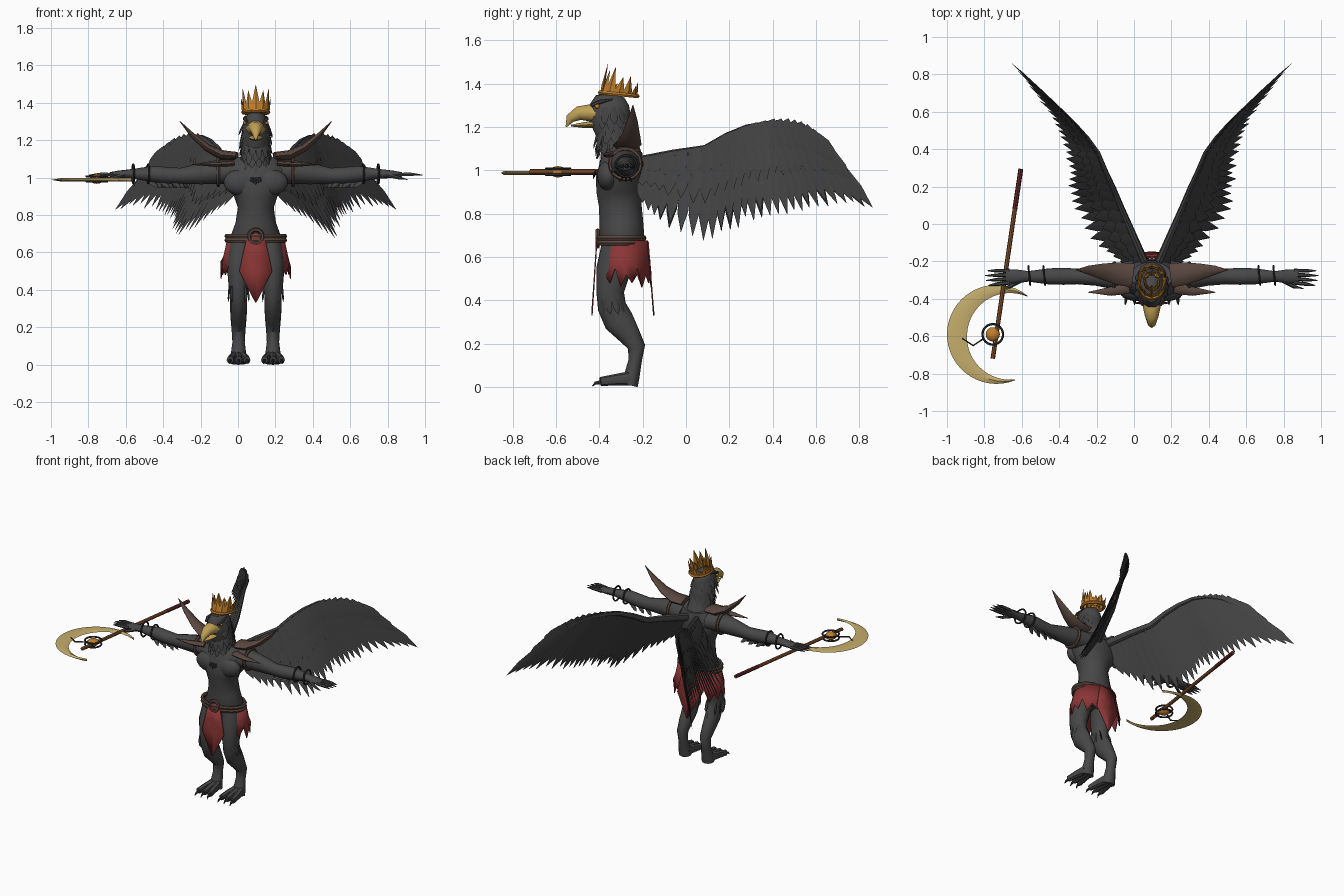
import bpy, bmesh, math, random
from mathutils import Vector

random.seed(4)
if "Cube" in bpy.data.objects:
    bpy.data.objects.remove(bpy.data.objects["Cube"], do_unlink=True)
AXIS = 0.095  # the body stands slightly off centre
X, Y, Z = Vector((1, 0, 0)), Vector((0, 1, 0)), Vector((0, 0, 1))


def material(name, *rgb):
    m = bpy.data.materials.new(name)
    m.use_nodes = True
    m.diffuse_color = (*rgb, 1)
    m.node_tree.nodes["Principled BSDF"].inputs["Base Color"].default_value = (*rgb, 1)
    return m


grey = material("charcoal skin", .063, .063, .065)
plume = material("dark plumage", .053, .053, .054)
metal = material("dark iron", .03, .032, .035)
red = material("red cloth", .26, .036, .036)
gold = material("pale gold", .56, .42, .15)
beak = material("beak yellow", .52, .35, .09)
orange = material("crown orange", .52, .21, .025)
brown = material("brown leather", .1, .062, .049)
wood = material("staff wood", .26, .094, .029)
maroon = material("staff maroon", .14, .025, .024)


def finish(ob, name, mat, angle=40):
    ob.name = ob.data.name = name
    ob.data.materials.append(mat)
    ob.data.shade_smooth()
    ob.data.set_sharp_from_angle(angle=math.radians(angle))
    return ob


def from_bmesh(bm, name, mat, angle=40):
    bmesh.ops.recalc_face_normals(bm, faces=bm.faces)
    me = bpy.data.meshes.new(name)
    bm.to_mesh(me)
    bm.free()
    ob = bpy.data.objects.new(name, me)
    bpy.context.collection.objects.link(ob)
    return finish(ob, name, mat, angle)


def sweep(bm, rings, n=12, side=X, s=1, cx=AXIS):
    """Skin ellipses (x, y, z, half width along side, half depth)."""
    pts = [Vector((cx + s * r[0], r[1], r[2])) for r in rings]
    loops = []
    for i, r in enumerate(rings):
        t = (pts[min(i + 1, len(pts) - 1)] - pts[max(i - 1, 0)]).normalized()
        u = (side - t * side.dot(t)).normalized()
        v = t.cross(u)
        turns = [math.tau * k / n for k in range(n)]
        loops.append([bm.verts.new(pts[i] + u * r[3] * math.cos(a) + v * r[4] * math.sin(a)) for a in turns])
    for a, b in zip(loops, loops[1:]):
        for k in range(n):
            bm.faces.new((a[k], a[(k + 1) % n], b[(k + 1) % n], b[k]))
    bm.faces.new(loops[0])
    bm.faces.new(loops[-1])


def loft(name, mat, rings, n=12, side=X, s=1, cx=AXIS):
    bm = bmesh.new()
    sweep(bm, rings, n, side, s, cx)
    return from_bmesh(bm, name, mat)


BLADE = ((0, .7), (.4, 1), (.75, .85), (1, .04))
SPIKE = ((0, .8), (.25, 1), (1, .03))


def feather(bm, root, tip, width, side, s=1, thick=.005, shape=BLADE):
    root, tip = Vector(root), Vector(tip)
    sweep(bm, [(*root.lerp(tip, f), width * w, thick * w) for f, w in shape], 4, side, s)


def ball(name, mat, loc, scale):
    bpy.ops.mesh.primitive_uv_sphere_add(segments=16, ring_count=10, location=loc)
    ob = bpy.context.object
    ob.scale = scale
    return finish(ob, name, mat)


def hoop(name, mat, loc, major, minor, rot=(0, 0, 0), scale=(1, 1, 1)):
    bpy.ops.mesh.primitive_torus_add(location=loc, rotation=rot, major_radius=major,
                                     minor_radius=minor, major_segments=24, minor_segments=6)
    ob = bpy.context.object
    ob.scale = scale
    return finish(ob, name, mat)


def along(pts, t):
    f = t * (len(pts) - 1)
    i = min(int(f), len(pts) - 2)
    return Vector(pts[i]).lerp(Vector(pts[i + 1]), f - i)


# Torso, neck and head
loft("torso", grey, [(0, -.29, .58, .11, .08), (0, -.295, .68, .137, .105), (0, -.298, .76, .108, .102),
                     (0, -.304, .84, .096, .1), (0, -.305, .9, .116, .11), (0, -.305, .96, .165, .113),
                     (0, -.292, 1.04, .18, .102), (0, -.28, 1.1, .11, .08)], 18)
loft("head", grey, [(0, -.28, 1.03, .1, .09), (0, -.3, 1.1, .078, .085), (0, -.33, 1.17, .069, .085),
                    (0, -.35, 1.24, .073, .098), (0, -.355, 1.3, .066, .094), (0, -.35, 1.34, .045, .068),
                    (0, -.35, 1.357, .01, .02)], 14)
loft("upper_beak", beak, [(0, -.41, 1.26, .052, .044), (0, -.45, 1.265, .046, .04), (0, -.495, 1.263, .036, .034),
                          (0, -.535, 1.238, .022, .022), (0, -.553, 1.2, .003, .003)], 10)
loft("lower_beak", beak, [(0, -.41, 1.214, .042, .018), (0, -.48, 1.208, .028, .012),
                          (0, -.53, 1.206, .006, .004)], 8)

# Neck feathers in hanging rows, and a small tuft on the chest
bm = bmesh.new()
for row in range(7):
    z = 1.08 + row * .035
    cy = -.3 - row * .009
    for k in range(14):
        a = math.tau * (k + row % 2 / 2) / 14
        out = Vector((math.sin(a), -math.cos(a), 0))
        if row > 3 and out.y < -.5:
            continue
        root = Vector((out.x * .066, cy + out.y * .08, z))
        tip = root + out * random.uniform(.018, .03) - Z * random.uniform(.06, .09)
        feather(bm, root, tip, .018, Z.cross(out))
from_bmesh(bm, "neck_feathers", plume)
bm = bmesh.new()
for k in range(-2, 3):
    feather(bm, (k * .01, -.415, 1.0), (k * .014, -.428, .96 + abs(k) * .008), .009, X)
from_bmesh(bm, "chest_tuft", metal)

# Crown: a band, tall leaning spikes and a shorter inner row
hoop("crown_band", orange, (AXIS, -.31, 1.35), .068, .01, (-.1, 0, 0), (1, 1.25, 1))
bm = bmesh.new()
for count, spread, drop in ((12, 1, 0), (8, .55, .045)):
    for k in range(count):
        a = math.tau * k / count
        out = Vector((math.sin(a), -math.cos(a), 0)) * spread
        root = Vector((out.x * .064, -.312 + out.y * .078, 1.345 - out.y * .008))
        height = .108 - out.y * .035 - k % 2 * .025 - drop
        lean = Vector((0, .022 - out.y * .025, height))
        feather(bm, root, root + out * .016 + lean, .023, Z.cross(out), 1, .008, SPIKE)
from_bmesh(bm, "crown_spikes", orange, 20)

# Matching stations along the wing's upper and lower outline
leading = [(.04, -.2, 1.04), (.1, -.06, 1.07), (.165, .09, 1.095), (.205, .19, 1.155), (.245, .28, 1.195),
           (.285, .38, 1.215), (.34, .46, 1.213), (.4, .53, 1.19), (.47, .6, 1.135)]
trailing = [(.17, -.2, .85), (.3, -.11, .755), (.42, .07, .675), (.445, .21, .73), (.45, .33, .785),
            (.48, .46, .81), (.54, .58, .825), (.64, .72, .86), (.75, .86, .83)]

for s, tag in ((1, "left"), (-1, "right")):
    px = lambda dx: AXIS + s * dx
    ball(tag + "_pectoral", grey, (px(.08), -.36, .975), (.092, .052, .07))
    ball(tag + "_eye", orange, (px(.057), -.41, 1.295), (.011, .011, .011))
    loft(tag + "_brow", plume, [(.048, -.435, 1.3, .008, .008), (.06, -.4, 1.315, .01, .01),
                                (.055, -.34, 1.328, .004, .004)], 6, Z, s)

    # Arm, hand and claws
    loft(tag + "_arm", grey, [(.1, -.28, 1.03, .085, .062), (.2, -.28, 1.03, .07, .064),
                              (.3, -.28, 1.02, .05, .056), (.4, -.28, 1.01, .042, .042),
                              (.47, -.28, 1.012, .045, .044), (.55, -.28, 1.02, .043, .043),
                              (.66, -.28, 1.02, .028, .026), (.73, -.28, 1.018, .038, .02),
                              (.78, -.28, 1.015, .036, .014)], 12, Y, s)
    for k in range(4):
        y = -.25 - k * .021
        end = .895 - abs(k - 1.3) * .012
        loft(tag + "_finger", grey, [(.76, y, 1.016, .011, .011), (.83, y - k * .003, 1.018, .01, .01),
                                     (end, y - k * .005, 1.014, .002, .002)], 6, Y, s)
    loft(tag + "_thumb", grey, [(.7, -.3, 1.015, .014, .012), (.76, -.335, 1.0, .01, .01),
                                (.81, -.345, .99, .002, .002)], 6, Y, s)
    for dx in (.575, .655):
        hoop(tag + "_bracelet", metal, (px(dx), -.275, 1.02), .05, .006, (0, math.pi / 2, .1))
    bm = bmesh.new()
    for k in range(9):
        dx = .42 + k * .02
        feather(bm, (dx, -.27, .99), (dx - .06, -.25 - k % 3 * .03, .945), .014, X, s)
    from_bmesh(bm, tag + "_forearm_tufts", plume)

    # Shoulder armour
    hoop(tag + "_shoulder_band", brown, (px(.2), -.28, 1.03), .07, .011, (0, math.pi / 2, 0))
    loft(tag + "_shoulder_horn", brown, [(.1, -.275, 1.115, .065, .022), (.18, -.265, 1.12, .06, .027),
                                         (.26, -.255, 1.16, .044, .02), (.34, -.247, 1.228, .024, .013),
                                         (.405, -.245, 1.3, .002, .002)], 8, Y, s)
    loft(tag + "_small_horn", brown, [(.12, -.34, 1.075, .033, .014), (.22, -.36, 1.07, .024, .012),
                                      (.34, -.365, 1.07, .002, .002)], 8, Y, s)

    # Wing: bony leading edge with three layers of feathers
    loft(tag + "_wing_edge", plume, [(*p, .028 - i * .003, .022 - i * .0025) for i, p in enumerate(leading)], 8, Z, s)
    bm = bmesh.new()
    for count, reach, width, lift in ((28, 1, .032, 0), (24, .62, .036, .008), (20, .34, .04, .014)):
        for k in range(count):
            t = k / (count - 1)
            root, end = along(leading, t), along(trailing, t)
            ahead = along(leading, min(t + .05, 1)) - along(leading, max(t - .05, 0))
            ahead.x *= s
            shift = Vector((lift, 0, lift))
            jitter = random.uniform(.93, 1.03) if 0 < k < count - 1 else 1
            tip = root.lerp(end, reach * jitter)
            feather(bm, root + shift, tip + shift, width, ahead, s, .004)
    from_bmesh(bm, tag + "_wing_feathers", plume, 25)

    # Leg, toes and claws
    loft(tag + "_leg", grey, [(.075, -.3, .65, .07, .09), (.089, -.335, .54, .067, .079), (.092, -.35, .44, .055, .064),
                              (.092, -.342, .37, .046, .066), (.092, -.31, .305, .046, .07),
                              (.092, -.262, .24, .042, .052), (.092, -.228, .185, .037, .04),
                              (.092, -.235, .12, .033, .031), (.092, -.25, .05, .042, .036),
                              (.092, -.26, .008, .045, .038)], 12, X, s)
    for k in range(-1, 2):
        loft(tag + "_toe", grey, [(.092 + k * .018, -.25, .04, .026, .034), (.092 + k * .036, -.33, .033, .021, .026),
                                  (.092 + k * .045, -.395, .025, .019, .021)], 8, X, s)
        loft(tag + "_claw", metal, [(.092 + k * .045, -.39, .022, .01, .011), (.092 + k * .048, -.418, .018, .007, .008),
                                    (.092 + k * .05, -.432, .004, .002, .002)], 6, X, s)
    bm = bmesh.new()
    for k in range(10):
        a = math.tau * k / 10
        out = Vector((math.sin(a), math.cos(a), 0))
        root = Vector((.092, -.35, .42)) + out * .052
        feather(bm, root, root + out * .006 + Vector((0, .02, -.085)), .016, Z.cross(out), s)
    from_bmesh(bm, tag + "_knee_tufts", plume)

# Belt of two twisted cords, and a buckle
for dz in (-.012, .01):
    hoop("belt_cord", brown, (AXIS, -.3, .677 + dz), .155, .013, scale=(1, .7, 1))
hoop("buckle", brown, (AXIS, -.408, .685), .036, .011, (math.pi / 2, 0, 0))
ball("buckle_core", red, (AXIS, -.408, .68), (.026, .008, .026))


def cloth(name, columns):
    """Thin sheet from columns of points, top to bottom."""
    bm = bmesh.new()
    grid = [[bm.verts.new(p) for p in col] for col in columns]
    for a, b in zip(grid, grid[1:]):
        for k in range(len(a) - 1):
            bm.faces.new((a[k], b[k], b[k + 1], a[k + 1]))
    ob = from_bmesh(bm, name, red)
    ob.modifiers.new("thickness", "SOLIDIFY").thickness = .006


# Skirt, open at the front, with a ragged hem
columns = []
for k in range(25):
    a = math.radians(36 + 288 * k / 24)
    hem = (.46, .52, .48, .55)[k % 4]
    columns.append([(AXIS + w * math.sin(a), -.288 - d * math.cos(a), z)
                    for w, d, z in ((.153, .112, .675), (.174, .124, .58), (.19, .13, hem))])
cloth("skirt", columns)
for name, y, fall in (("front_cloth", -.415, -.022), ("back_cloth", -.178, .026)):
    cloth(name, [[(AXIS + k * w, y + fall * f, .67 - .34 * f + abs(k) * rise)
                  for w, f, rise in ((.05, 0, 0), (.07, .25, 0), (.088, .5, 0), (.008, 1, .012))] for k in (-1, 0, 1)])

# Staff, crescent blade and caged orb
loft("staff", wood, [(-.755, -.72, .993, .012, .012), (-.637, .08, .993, .012, .012)], 8, Z, cx=0)
loft("staff_butt", maroon, [(-.637, .08, .993, .013, .013), (-.605, .295, .993, .013, .013)], 8, Z, cx=0)
rings = []
for k in range(33):
    t = k / 32
    a = math.radians(51 + 241 * t)
    half = .002 + .052 * math.sin(math.pi * t)
    r = .265 - half
    rings.append((-.735 + r * math.cos(a), -.59 + r * math.sin(a), .988, .009, half))
loft("blade", gold, rings, 4, Z, cx=0)
ball("orb", orange, (-.755, -.59, .993), (.038, .038, .026))
for dz in (-.014, .014):
    hoop("orb_cage", metal, (-.755, -.59, .993 + dz), .055, .006)
loft("blade_hook", metal, [(-.8, -.61, .99, .005, .005), (-.86, -.65, .99, .005, .005),
                           (-.92, -.61, .99, .004, .004)], 6, Z, cx=0)
